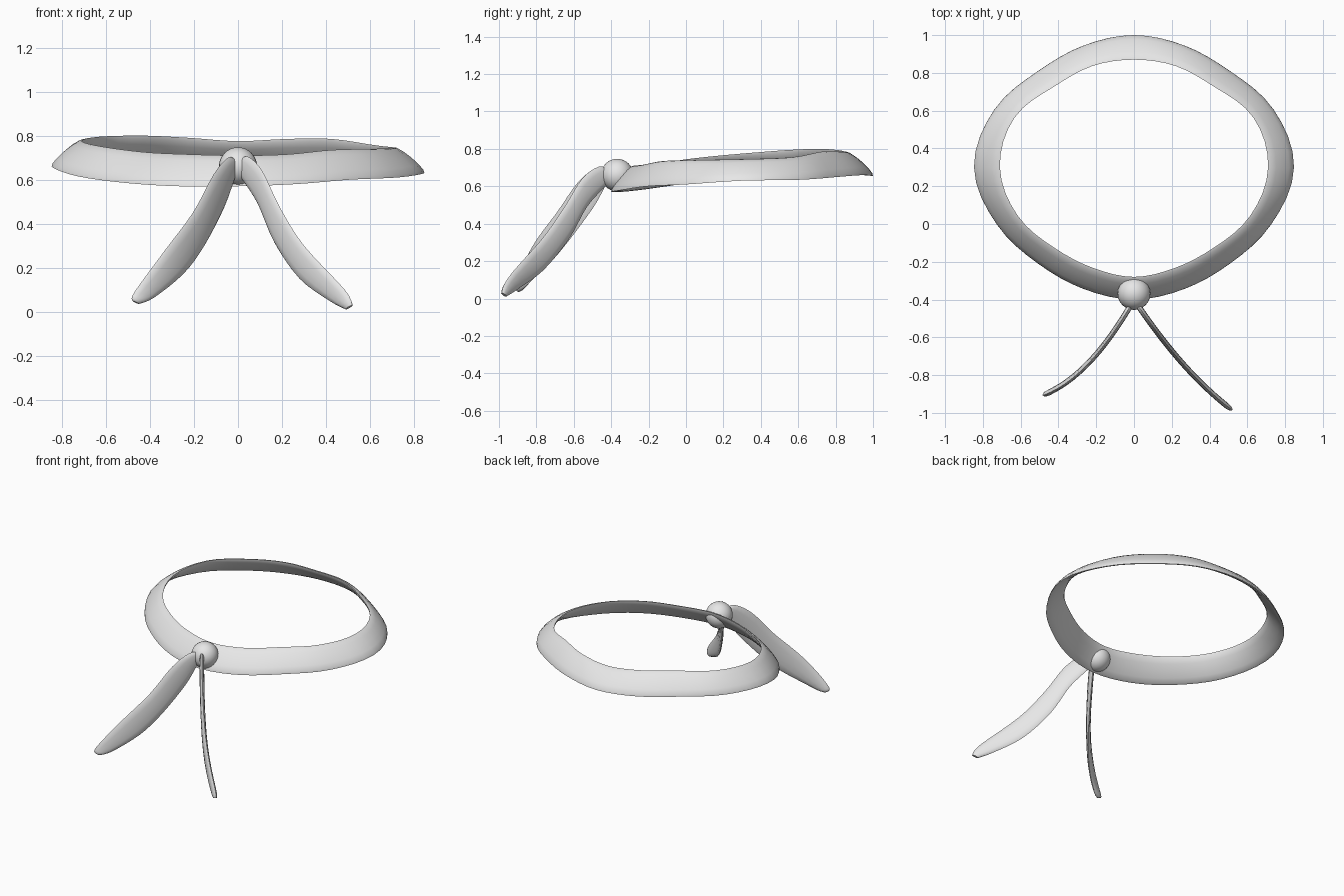
import bpy, bmesh, math
from mathutils import Vector

cube = bpy.data.objects.get("Cube")
if cube:
    bpy.data.objects.remove(cube)

CENTRE_Y = .3
cloth = bpy.data.materials.new("light_grey_cloth")
cloth.use_nodes = True
cloth.diffuse_color = (.8, .8, .8, 1)
cloth.node_tree.nodes["Principled BSDF"].inputs["Base Color"].default_value = (.8, .8, .8, 1)


def smooth_path(rows, steps, closed):
    """Catmull-Rom interpolation through rows of values."""
    count = len(rows)

    def row(i):
        return rows[i % count] if closed else rows[max(0, min(count - 1, i))]

    result = []
    for i in range(count if closed else count - 1):
        for s in range(steps):
            t = s / steps
            result.append([
                b + t / 2 * (c - a + t * (2*a - 5*b + 4*c - d + t * (3*b - a - 3*c + d)))
                for a, b, c, d in zip(row(i - 1), row(i), row(i + 1), row(i + 2))])
    return result if closed else result + [rows[-1]]


def finish(bm, name):
    bmesh.ops.recalc_face_normals(bm, faces=bm.faces)
    mesh = bpy.data.meshes.new(name)
    bm.to_mesh(mesh)
    bm.free()
    mesh.materials.append(cloth)
    obj = bpy.data.objects.new(name, mesh)
    bpy.context.collection.objects.link(obj)
    bpy.ops.object.select_all(action='DESELECT')
    obj.select_set(True)
    bpy.context.view_layer.objects.active = obj
    bpy.ops.object.shade_smooth_by_angle(angle=math.radians(50))


def strip(name, edges, thickness, closed, sides=12):
    """Loft a flattened oval between pairs of edge points."""
    bm = bmesh.new()
    mids = [(a + b) / 2 for a, b in edges]
    count = len(edges)
    rings = []
    for i, (a, b) in enumerate(edges):
        if closed:
            along = mids[(i + 1) % count] - mids[i - 1]
        else:
            along = mids[min(i + 1, count - 1)] - mids[max(i - 1, 0)]
        half = (a - b) / 2
        side = along.cross(half).normalized() * min(thickness, half.length * .5)
        angles = [math.tau * k / sides for k in range(sides)]
        rings.append([bm.verts.new(mids[i] + half * math.cos(t) + side * math.sin(t))
                      for t in angles])
    for i in range(count if closed else count - 1):
        r, q = rings[i], rings[(i + 1) % count]
        for k in range(sides):
            n = (k + 1) % sides
            bm.faces.new((r[k], r[n], q[n], q[k]))
    if not closed:
        bm.faces.new(rings[0])
        bm.faces.new(rings[-1])
    finish(bm, name)


# Flared head band: radii from front to back, heights all the way round
outer = [.70, .697, .72, .787, .847, .80, .72, .698, .70]
inner = [.58, .575, .60, .667, .71, .685, .602, .58, .57]
low = [.57, .58, .60, .61, .63, .635, .65, .66, .655, .66, .67, .67, .66, .615, .585, .57]
high = [.71, .715, .735, .74, .745, .755, .785, .785, .775, .79, .80, .795, .775, .75, .725, .715]
stations = len(low)
rows = [(outer[min(i, stations - i)], inner[min(i, stations - i)], low[i], high[i])
        for i in range(stations)]
path = smooth_path(rows, 4, True)
band = []
for i, (r_out, r_in, z_low, z_high) in enumerate(path):
    a = math.tau * i / len(path)
    x, y = math.sin(a), -math.cos(a)
    band.append((Vector((x * r_in, CENTRE_Y + y * r_in, z_high)),
                 Vector((x * r_out, CENTRE_Y + y * r_out, z_low))))
strip("head_band", band, .016, True)

# Round knot at the front
bm = bmesh.new()
bmesh.ops.create_uvsphere(bm, u_segments=24, v_segments=16, radius=.087)
bmesh.ops.translate(bm, verts=bm.verts, vec=(0, -.368, .66))
finish(bm, "knot")


# Hanging tails: upper edge x, z and lower edge x, z, bending outward and forward
def tail(name, side, rows, slope, bend):
    def place(x, z):
        return Vector((side * x, -.40 - slope * x + bend * x * x, z))
    edges = [(place(a, b), place(c, d)) for a, b, c, d in smooth_path(rows, 4, False)]
    strip(name, edges, .015, False)


tail("left_tail", 1, [
    (.01, .69, .0, .63), (.045, .705, .02, .60), (.11, .64, .09, .49), (.19, .475, .165, .315),
    (.30, .30, .28, .15), (.485, .10, .415, .05), (.52, .03, .49, .01)], 1.5, .72)
tail("right_tail", -1, [
    (.01, .69, .0, .63), (.045, .70, .015, .61), (.11, .625, .06, .48), (.205, .45, .15, .305),
    (.335, .275, .245, .175), (.47, .09, .38, .065), (.48, .05, .45, .035)], 1.75, 1.45)
